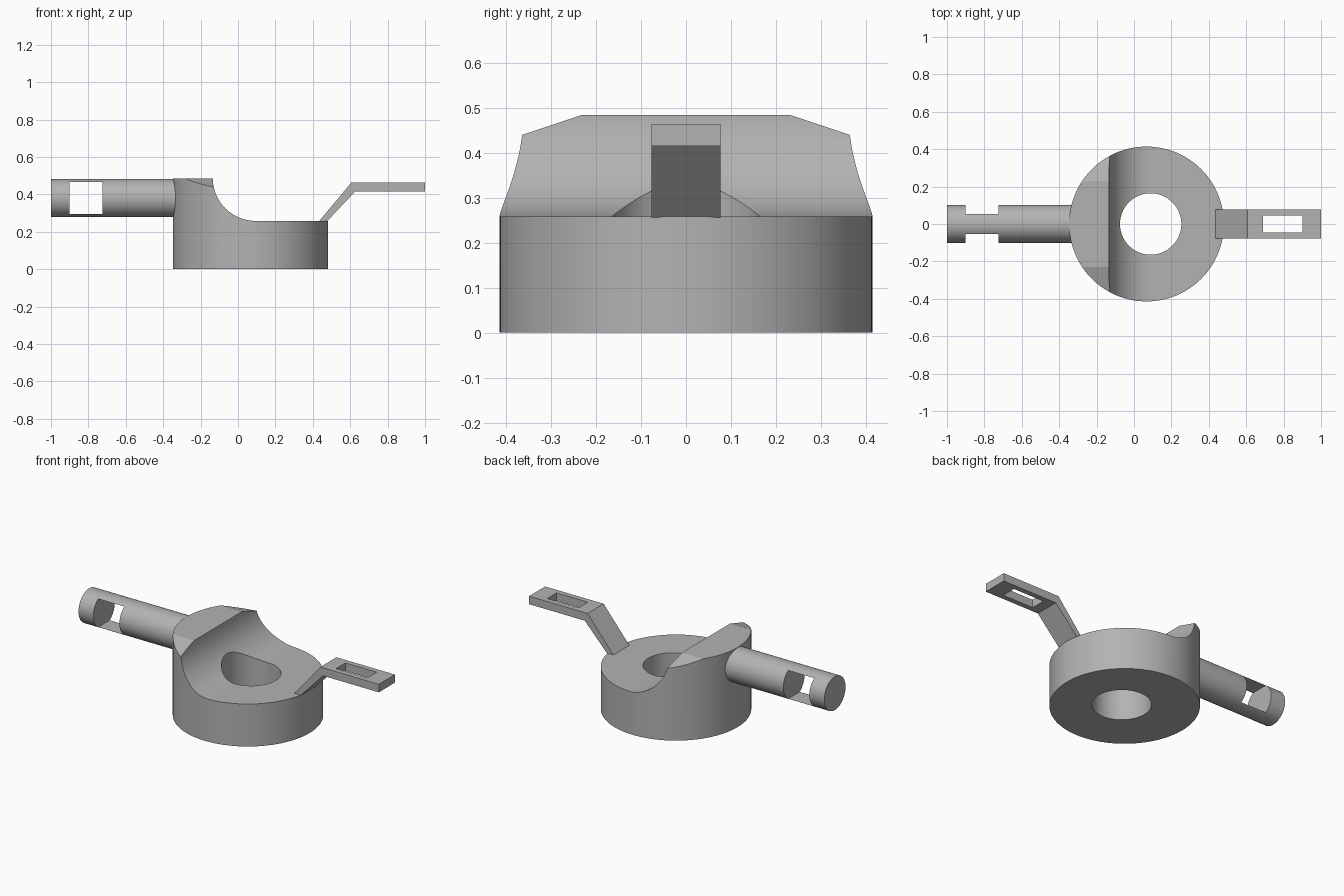
import bpy, bmesh, math
from mathutils import Matrix, Vector

cube = bpy.data.objects.get("Cube")
if cube:
    bpy.data.objects.remove(cube)

grey = bpy.data.materials.new("plain grey")
grey.use_nodes = True
grey.diffuse_color = (0.45, 0.45, 0.45, 1)
grey.node_tree.nodes["Principled BSDF"].inputs["Base Color"].default_value = grey.diffuse_color


def add_object(name, bm):
    bmesh.ops.recalc_face_normals(bm, faces=bm.faces)
    mesh = bpy.data.meshes.new(name)
    bm.to_mesh(mesh)
    bm.free()
    mesh.materials.append(grey)
    obj = bpy.data.objects.new(name, mesh)
    bpy.context.collection.objects.link(obj)
    return obj


def cylinder(name, radius, depth, centre, turn=0.0, sides=96):
    bm = bmesh.new()
    place = Matrix.Translation(centre) @ Matrix.Rotation(turn, 4, 'Y')
    bmesh.ops.create_cone(bm, cap_ends=True, segments=sides, radius1=radius,
                          radius2=radius, depth=depth, matrix=place)
    return add_object(name, bm)


def prism(name, outline, axis, low, high):
    """Extrude an outline along x (points are y, z) or along y (points are x, z)."""
    bm = bmesh.new()
    along = Vector((1, 0, 0)) if axis == 'X' else Vector((0, 1, 0))
    across = Vector((0, 1, 0)) if axis == 'X' else Vector((1, 0, 0))
    up = Vector((0, 0, 1))
    face = bm.faces.new([bm.verts.new(along * low + across * a + up * z) for a, z in outline])
    grown = bmesh.ops.extrude_face_region(bm, geom=[face])["geom"]
    bmesh.ops.translate(bm, vec=along * (high - low),
                        verts=[v for v in grown if isinstance(v, bmesh.types.BMVert)])
    return add_object(name, bm)


def rect(a0, a1, z0, z1):
    return [(a0, z0), (a1, z0), (a1, z1), (a0, z1)]


def cut(target, *cutters):
    """Subtract the cutters, bake the result and remove the cutters."""
    for cutter in cutters:
        mod = target.modifiers.new("cut", 'BOOLEAN')
        mod.operation = 'DIFFERENCE'
        mod.solver = 'EXACT'
        mod.object = cutter
        cutter.hide_render = True
    graph = bpy.context.evaluated_depsgraph_get()
    mesh = bpy.data.meshes.new_from_object(target.evaluated_get(graph))
    target.modifiers.clear()
    target.data = mesh
    for cutter in cutters:
        bpy.data.objects.remove(cutter)


def smooth(obj):
    bpy.ops.object.select_all(action='DESELECT')
    obj.select_set(True)
    bpy.context.view_layer.objects.active = obj
    bpy.ops.object.shade_smooth_by_angle(angle=math.radians(30))
    for face in obj.data.polygons:
        if abs(face.normal.z) > 0.9999 or abs(face.normal.x) > 0.9999:
            face.use_smooth = False


TOP, FLOOR, BEND = 0.484, 0.258, 0.23

# Round body with a central hole, a scooped upper side and bevelled corners
body = cylinder("body", 0.414, TOP, (0.067, 0, TOP / 2), sides=128)
hole = cylinder("hole_cutter", 0.164, 2, (0.089, 0, 0))
steps = 32
arc = [(0.095 - BEND * math.cos(t), FLOOR + BEND - BEND * math.sin(t))
       for t in (math.pi / 2 * i / steps for i in range(steps + 1))]
scoop = prism("scoop_cutter", arc + [(0.8, FLOOR), (0.8, 0.7), (arc[0][0], 0.7)], 'Y', -1, 1)
bevels = [prism("bevel_cutter", [(s * 0.17, TOP + 0.02), (s * 0.6, TOP - 0.37 / 3),
                                 (s * 0.6, 0.7), (s * 0.17, 0.7)], 'X', -1, 1)
          for s in (-1, 1)]
cut(body, hole, scoop, *bevels)
smooth(body)

# Round side rod with a window through it
rod = cylinder("rod", 0.102, 0.7, (-0.65, 0, 0.38), math.pi / 2)
cut(rod, prism("window_cutter", rect(-0.9, -0.725, 0.294, 0.466), 'Y', -1, 1))
smooth(rod)

# Bent flat arm with a slot in its end
arm = prism("arm", [(0.433, 0.256), (0.476, 0.256), (0.626, 0.415), (1, 0.415),
                    (1, 0.464), (0.607, 0.464)], 'Y', -0.077, 0.077)
cut(arm, prism("slot_cutter", rect(0.69, 0.9, 0.3, 0.6), 'Y', -0.045, 0.045))
